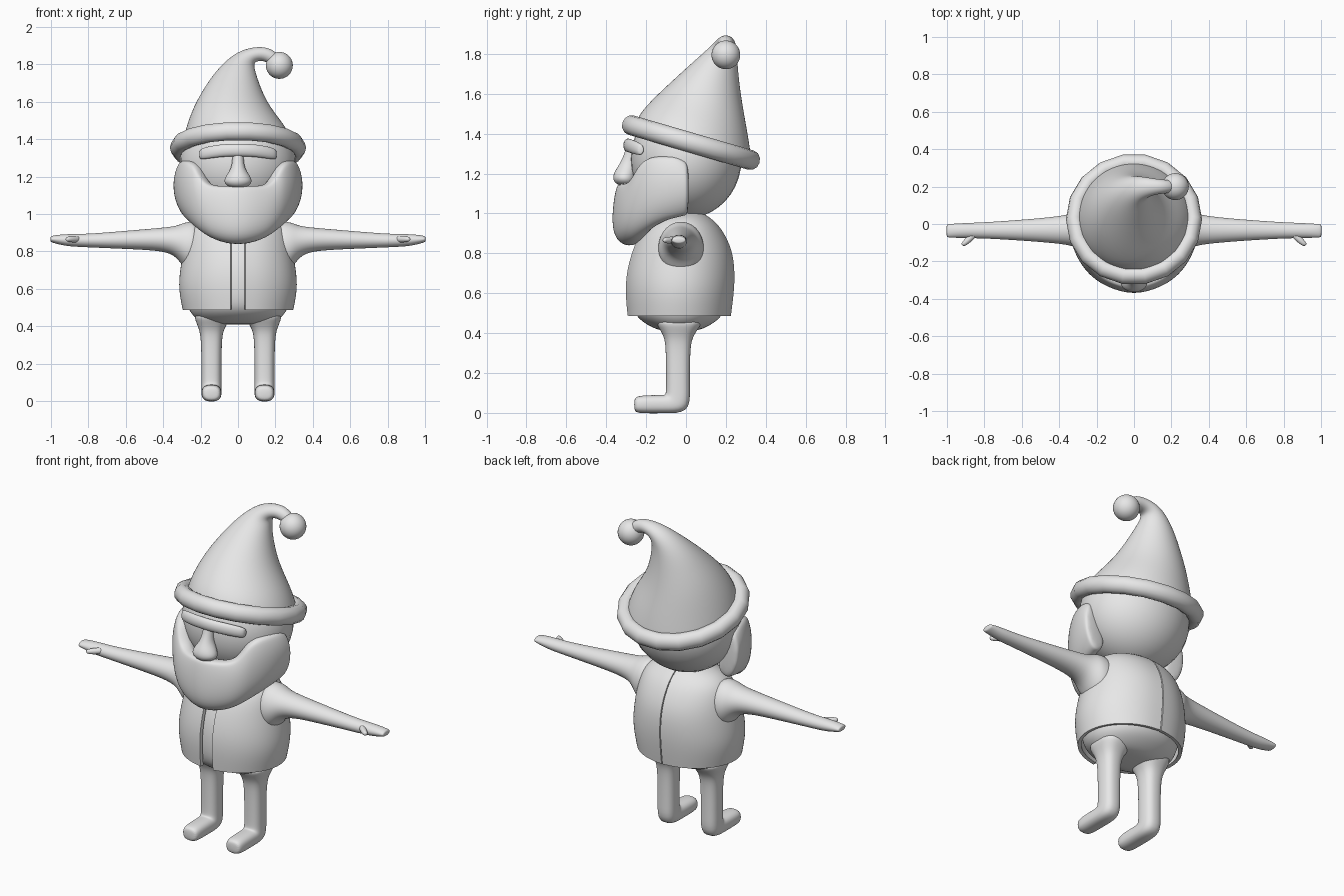
import bpy, bmesh, math
from mathutils import Vector

if "Cube" in bpy.data.objects:
    bpy.data.objects.remove(bpy.data.objects["Cube"])

GREY = bpy.data.materials.new("plain grey")
GREY.diffuse_color = (0.8, 0.8, 0.8, 1)
GREY.use_nodes = True
GREY.node_tree.nodes["Principled BSDF"].inputs["Base Color"].default_value = GREY.diffuse_color


def finish(name, bm, subsurf=0, thickness=0):
    """Turn a bmesh into a smooth shaded object with its modifiers applied."""
    bmesh.ops.recalc_face_normals(bm, faces=bm.faces[:])
    me = bpy.data.meshes.new(name)
    bm.to_mesh(me)
    bm.free()
    me.materials.append(GREY)
    ob = bpy.data.objects.new(name, me)
    bpy.context.collection.objects.link(ob)
    if subsurf:
        m = ob.modifiers.new("round", 'SUBSURF')
        m.levels = m.render_levels = subsurf
        m.boundary_smooth = 'PRESERVE_CORNERS'
    if thickness:
        m = ob.modifiers.new("thick", 'SOLIDIFY')
        m.thickness, m.offset = thickness, 0
    bpy.ops.object.select_all(action='DESELECT')
    ob.select_set(True)
    bpy.context.view_layer.objects.active = ob
    bpy.ops.object.convert(target='MESH')
    bpy.ops.object.shade_smooth_by_angle(angle=math.radians(50))
    return ob


def skin(bm, rows, closed=True, caps=True):
    """Bridge rows of points with quads."""
    vs = [[bm.verts.new(p) for p in row] for row in rows]
    n = len(vs[0])
    for a, b in zip(vs, vs[1:]):
        for i in range(n if closed else n - 1):
            j = (i + 1) % n
            bm.faces.new((a[i], a[j], b[j], b[i]))
    if caps:
        bm.faces.new(vs[0])
        bm.faces.new(vs[-1])


def loft(name, rings, n=20, subsurf=2, power=1.0):
    """Rings are (centre, u axis, v axis); power below 1 squares the section."""
    def s(t):
        return math.copysign(abs(t) ** power, t)
    rows = []
    for c, u, v in rings:
        c, u, v = Vector(c), Vector(u), Vector(v)
        rows.append([c + u * s(math.cos(2 * math.pi * i / n)) + v * s(math.sin(2 * math.pi * i / n))
                     for i in range(n)])
    bm = bmesh.new()
    skin(bm, rows)
    return finish(name, bm, subsurf)


def ball(name, centre, radii):
    bm = bmesh.new()
    bmesh.ops.create_uvsphere(bm, u_segments=32, v_segments=20, radius=1)
    for v in bm.verts:
        v.co = Vector([c + r * x for c, r, x in zip(centre, radii, v.co)])
    return finish(name, bm)


def lerp(keys, t):
    for (a, x), (b, y) in zip(keys, keys[1:]):
        if t <= b:
            return x + (y - x) * (t - a) / (b - a)
    return keys[-1][1]


# Head
ball("head", (0, 0, 1.27), (0.312, 0.278, 0.295))

# Hat: leaning cone whose tip folds over sideways
loft("hat", [
    ((0, .035, 1.355), (.305, 0, 0), (0, .295, -.085)),
    ((0, .037, 1.38), (.30, 0, 0), (0, .292, -.083)),
    ((-.01, .045, 1.46), (.272, 0, 0), (0, .268, -.06)),
    ((-.035, .078, 1.57), (.207, 0, 0), (0, .21, -.04)),
    ((-.03, .118, 1.68), (.15, 0, 0), (0, .15, -.02)),
    ((-.01, .163, 1.78), (.098, 0, 0), (0, .095, -.01)),
    ((.04, .193, 1.842), (.046, 0, -.032), (0, .062, 0)),
    ((.112, .2, 1.86), (.003, 0, -.039), (0, .042, 0)),
    ((.168, .2, 1.85), (-.015, 0, -.036), (0, .037, 0)),
    ((.215, .2, 1.81), (-.025, 0, -.02), (0, .03, 0))])
ball("pompom", (.221, .2, 1.795), (.072, .072, .072))

# Rolled brim, tilted down at the back, with a faceted outline
bm = bmesh.new()
rows = []
for i in range(19):
    a = 2 * math.pi * i / 18
    row = []
    for k in range(12):
        b = 2 * math.pi * k / 12
        r, h = .318 + .046 * math.cos(b), .05 * math.sin(b)
        x, y = r * math.cos(a), r * math.sin(a)
        row.append((x, .025 + .96 * y + .28 * h, 1.355 - .28 * y + .96 * h))
    rows.append(row)
skin(bm, rows, caps=False)
bmesh.ops.remove_doubles(bm, verts=bm.verts[:], dist=1e-4)
finish("hat_brim", bm)

# Brow: one bar curving round the forehead
loft("brow", [((x, y, z), (0, -.022 * k, .008 * k), (0, .006 * k, .034 * k)) for x, y, z, k in (
    (-.207, -.222, 1.318, .6), (-.195, -.235, 1.322, .95), (-.1, -.283, 1.34, 1),
    (0, -.297, 1.343, 1), (.1, -.283, 1.34, 1), (.195, -.235, 1.322, .95), (.207, -.222, 1.318, .6))], n=12)

# Nose: narrow bridge, wide tip
loft("nose", [((0, y, z), (rx, 0, 0), (0, ry, 0)) for z, y, rx, ry in (
    (1.345, -.27, .03, .03), (1.30, -.275, .03, .033), (1.245, -.29, .036, .045),
    (1.21, -.305, .062, .055), (1.175, -.31, .08, .06), (1.15, -.305, .06, .05), (1.14, -.30, .03, .03))], n=16)

# Beard: a thick shell wrapped round the lower face
TOP = [(0, 1.15), (28, 1.153), (35, 1.18), (46, 1.262), (56, 1.287), (80, 1.29), (88, 1.27), (93, 1.25)]
LOW = [(0, .825), (20, .838), (45, .9), (65, .95), (93, .985)]
FRONT = [(0, .67), (0, .92), (.05, .945), (.27, .985), (.6, 1.01), (.87, .97), (1, .79), (.9, .55), (.5, .6)]
SIDE = [(0, .7), (0, .88), (.06, .94), (.3, 1.01), (.65, .985), (.88, .89), (1, .79), (.9, .6), (.5, .65)]
rows = []
for t in (-93, -88, -80, -68, -56, -46, -40, -34, -26, -13, 0, 13, 26, 34, 40, 46, 56, 68, 80, 88, 93):
    a, w = math.radians(t), abs(t) / 93
    zt, zb = lerp(TOP, abs(t)), lerp(LOW, abs(t))
    R = .373 - .028 * w
    row = []
    for (f0, r0), (f1, r1) in zip(FRONT, SIDE):
        f, r = f0 + (f1 - f0) * w, R * (r0 + (r1 - r0) * w)
        row.append((r * math.sin(a), -r * math.cos(a), zt + (zb - zt) * f))
    rows.append(row)
bm = bmesh.new()
skin(bm, rows)
finish("beard", bm, 2)

# Body under the vest
loft("body", [((0, y, z), (rx, 0, 0), (0, ry, 0)) for z, y, rx, ry in (
    (.41, -.035, .15, .07), (.42, -.035, .19, .12), (.455, -.035, .245, .185), (.5, -.035, .272, .23),
    (.6, -.033, .29, .245), (.72, -.028, .278, .242), (.82, -.02, .25, .215),
    (.9, -.02, .215, .175), (.96, -.015, .16, .12), (1.03, 0, .1, .08))], n=24)

# Vest: two half shells, open at the front, seam at the back
VEST = [(.488, -.035, .288, .25), (.6, -.033, .312, .263), (.7, -.028, .303, .263),
        (.8, -.02, .285, .245), (.88, -.02, .268, .212), (.94, -.018, .24, .17),
        (.978, -.01, .18, .115), (.995, -.005, .11, .08)]
bm = bmesh.new()
for side in (-1, 1):
    rows = []
    for z, cy, rx, ry in VEST:
        a0 = math.asin(.038 / rx)
        a1 = math.pi - .002 / rx
        angles = [a0 + (a1 - a0) * i / 12 for i in range(13)]
        rows.append([(side * rx * math.sin(a), cy - ry * math.cos(a), z) for a in angles])
    skin(bm, rows, closed=False, caps=False)
finish("vest", bm, 2, .02)

for side, label in ((-1, "right"), (1, "left")):
    # Arm with flattened hand, held straight out
    loft(label + "_arm", [((side * x, y, z), (0, ry, 0), (0, 0, rz)) for x, y, z, ry, rz in (
        (.2, -.025, .825, .115, .135), (.26, -.025, .825, .117, .137), (.295, -.025, .835, .108, .118),
        (.33, -.03, .855, .088, .082), (.4, -.032, .866, .073, .062), (.6, -.033, .862, .056, .049),
        (.8, -.034, .858, .043, .036), (.9, -.035, .86, .041, .034), (.96, -.036, .864, .038, .026),
        (.995, -.036, .866, .036, .018), (1.003, -.036, .866, .032, .013))])
    # Thumb
    loft(label + "_thumb", [((side * x, y, .866), (side * r * .7, r * .7, 0), (0, 0, r)) for x, y, r in (
        (.84, -.04, .02), (.875, -.075, .019), (.9, -.098, .017), (.914, -.11, .012), (.918, -.113, .007))],
        n=10, subsurf=1)
    # Leg running down and turning forward into the foot
    X = side * .142
    loft(label + "_leg", [((X + side * dx, y, z), (rx, 0, 0), (0, vy, vz)) for dx, y, z, rx, vy, vz in (
        (-.01, -.035, .48, .11, .13, 0), (-.005, -.035, .43, .092, .105, 0), (0, -.038, .385, .066, .073, 0),
        (0, -.04, .33, .056, .062, 0), (0, -.04, .2, .054, .06, 0), (0, -.04, .115, .054, .06, 0),
        (0, -.041, .044, .054, .062, -.047), (0, -.115, .044, .054, 0, -.046), (0, -.2, .043, .054, 0, -.046),
        (0, -.245, .042, .05, 0, -.042), (0, -.26, .041, .036, 0, -.03))], power=.8)
